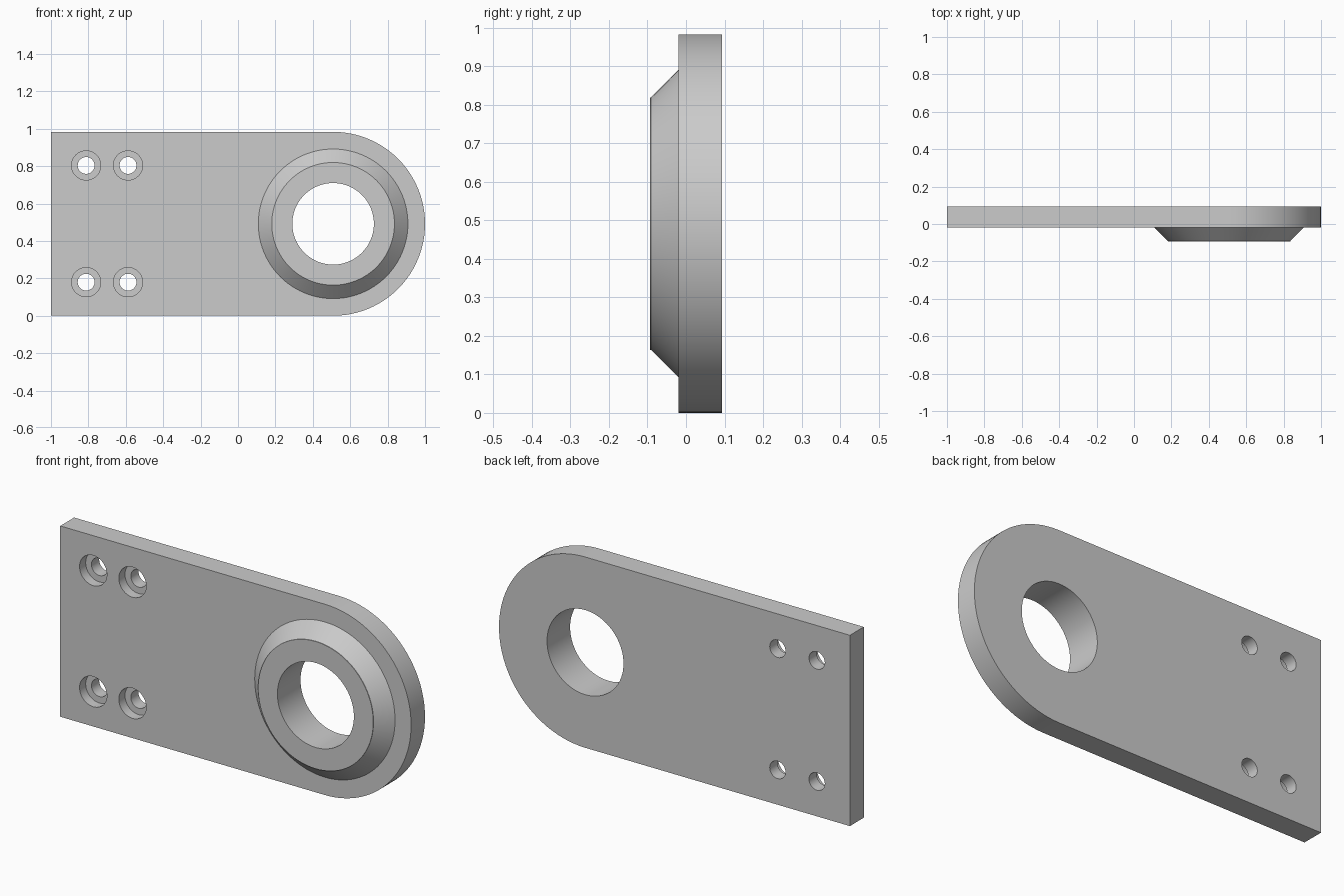
import bpy, bmesh, math
from mathutils import Vector

cube = bpy.data.objects.get("Cube")
if cube:
    bpy.data.objects.remove(cube, do_unlink=True)

R = 0.4915                      # radius of the rounded end, half the plate height
CX = 1 - R                      # centre of the rounded end
BACK, FACE, FRONT = 0.094, -0.019, -0.094
SEGS = 96

steel = bpy.data.materials.new("grey_metal")
steel.use_nodes = True
grey = (0.6, 0.6, 0.6, 1)
steel.diffuse_color = grey
steel.node_tree.nodes["Principled BSDF"].inputs["Base Color"].default_value = grey


def make_object(name, bm):
    bmesh.ops.recalc_face_normals(bm, faces=bm.faces)
    mesh = bpy.data.meshes.new(name)
    bm.to_mesh(mesh)
    bm.free()
    mesh.materials.append(steel)
    obj = bpy.data.objects.new(name, mesh)
    bpy.context.collection.objects.link(obj)
    return obj


def turned(name, x, z, profile, segs=SEGS):
    """Closed solid turned about a y-parallel axis; profile is (radius, y) pairs."""
    bm = bmesh.new()
    rings = [[bm.verts.new((x + r * math.cos(a), y, z + r * math.sin(a)))
              for a in (math.tau * i / segs for i in range(segs))]
             for r, y in profile]
    for a, b in zip(rings, rings[1:]):
        for i in range(segs):
            j = (i + 1) % segs
            bm.faces.new((a[i], a[j], b[j], b[i]))
    bm.faces.new(rings[0])
    bm.faces.new(rings[-1])
    return make_object(name, bm)


def combine(body, tool, operation):
    mod = body.modifiers.new(operation.lower(), "BOOLEAN")
    mod.operation = operation
    mod.solver = "EXACT"
    mod.object = tool
    bpy.context.view_layer.objects.active = body
    bpy.ops.object.modifier_apply(modifier=mod.name)
    bpy.data.objects.remove(tool, do_unlink=True)


# Plate: square left end, half-round right end
bm = bmesh.new()
outline = [(-1, 2 * R), (-1, 0)]
for i in range(SEGS // 2 + 1):
    a = -math.pi / 2 + math.tau * i / SEGS
    outline.append((CX + R * math.cos(a), R + R * math.sin(a)))
face = bm.faces.new([bm.verts.new((x, FACE, z)) for x, z in outline])
ext = bmesh.ops.extrude_face_region(bm, geom=[face], use_keep_orig=True)
bmesh.ops.translate(bm, vec=Vector((0, BACK - FACE, 0)),
                    verts=[v for v in ext["geom"] if isinstance(v, bmesh.types.BMVert)])
plate = make_object("mounting_plate", bm)

# Tapered boss with its through bore
boss = turned("boss", CX, R, [(0.4, 0.03), (0.4, FACE), (0.328, -0.091), (0.328, FRONT)])
combine(plate, boss, "UNION")
combine(plate, turned("bore", CX, R, [(0.218, -0.2), (0.218, 0.2)]), "DIFFERENCE")

# Four counterbored screw holes
for x in (-0.812, -0.588):
    for side in (-1, 1):
        hole = turned("screw_hole", x, R + side * 0.312,
                      [(0.078, -0.1), (0.078, 0.031), (0.045, 0.031), (0.045, 0.2)], 48)
        combine(plate, hole, "DIFFERENCE")

# Smooth round surfaces, sharp rims
bpy.ops.object.select_all(action="DESELECT")
plate.select_set(True)
bpy.context.view_layer.objects.active = plate
bpy.ops.object.shade_smooth_by_angle(angle=math.radians(30))
